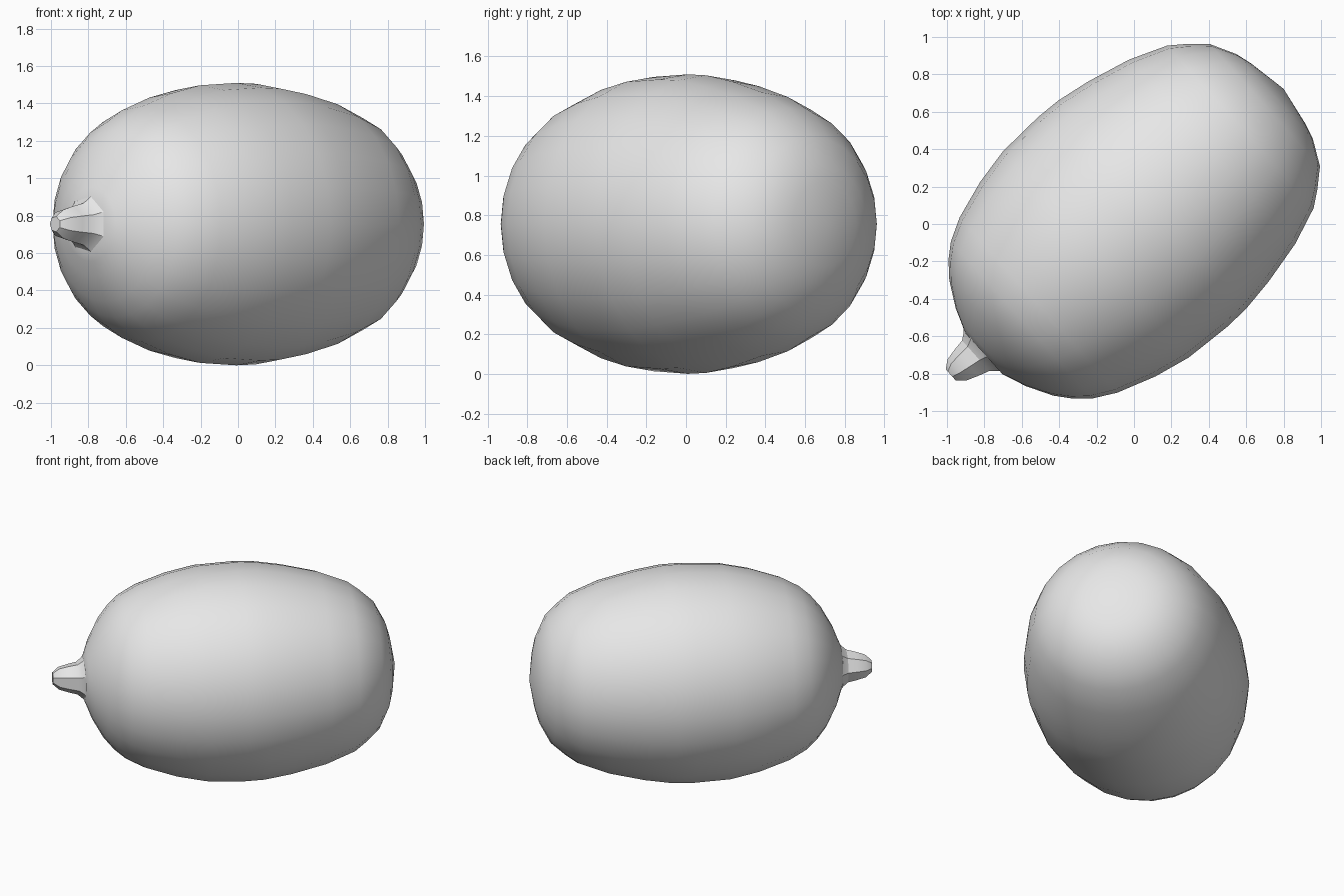
import bpy, bmesh, math
from mathutils import Vector

cube = bpy.data.objects.get("Cube")
if cube:
    bpy.data.objects.remove(cube, do_unlink=True)

# Fruit axis, lying flat and turned about z
ANGLE = math.radians(42)
AXIS = Vector((math.cos(ANGLE), math.sin(ANGLE), 0))
SIDE = Vector((-math.sin(ANGLE), math.cos(ANGLE), 0))
UP = Vector((0, 0, 1))
HEIGHT = 0.755

skin = bpy.data.materials.new("plain grey")
skin.use_nodes = True
grey = (0.8, 0.8, 0.8, 1)
skin.diffuse_color = grey
skin.node_tree.nodes["Principled BSDF"].inputs["Base Color"].default_value = grey


def lathe(name, profile, sides, shift, smooth_angle):
    """Closed body of rings (distance along axis, radius), centres moved by shift(s)."""
    bm = bmesh.new()
    rings = []
    for s, r in profile:
        centre = AXIS * s + SIDE * shift(s) + UP * HEIGHT
        if r == 0:
            rings.append([bm.verts.new(centre)])
            continue
        turns = [2 * math.pi * i / sides for i in range(sides)]
        rings.append([bm.verts.new(centre + r * (SIDE * math.cos(a) + UP * math.sin(a)))
                      for a in turns])
    for a, b in zip(rings, rings[1:]):
        for i in range(sides):
            j = (i + 1) % sides
            if len(b) == 1:
                bm.faces.new((a[i], a[j], b[0]))
            else:
                bm.faces.new((a[i], a[j], b[j], b[i]))
    for ring in (rings[0], rings[-1]):
        if len(ring) > 1:
            bm.faces.new(ring)
    bmesh.ops.recalc_face_normals(bm, faces=bm.faces)
    mesh = bpy.data.meshes.new(name)
    bm.to_mesh(mesh)
    bm.free()
    mesh.materials.append(skin)
    obj = bpy.data.objects.new(name, mesh)
    bpy.context.collection.objects.link(obj)
    bpy.ops.object.select_all(action="DESELECT")
    obj.select_set(True)
    bpy.context.view_layer.objects.active = obj
    bpy.ops.object.shade_smooth_by_angle(angle=math.radians(smooth_angle))
    return obj


# Plump body, from the stem end to the blunt, slightly pointed far end
body = [(-1.06, 0.15), (-1.04, 0.2), (-1.01, 0.28), (-0.935, 0.415), (-0.865, 0.5),
        (-0.79, 0.565), (-0.67, 0.63), (-0.46, 0.7), (-0.26, 0.742), (0.0, 0.755),
        (0.14, 0.75), (0.33, 0.72), (0.57, 0.663), (0.77, 0.585), (0.85, 0.525),
        (0.945, 0.44), (1.015, 0.305), (1.04, 0.215), (1.078, 0)]
lathe("fruit_body", body, 24, lambda s: 0.013 - 0.01 * s, 60)

# Short faceted stem stub, a little off the axis
stem = [(-1.03, 0.19), (-1.065, 0.145), (-1.1, 0.115), (-1.16, 0.1), (-1.225, 0.08),
        (-1.268, 0.042)]
lathe("stem", stem, 7, lambda s: 0.03 + 0.1 * min(0.25, -s - 1.03), 25)
